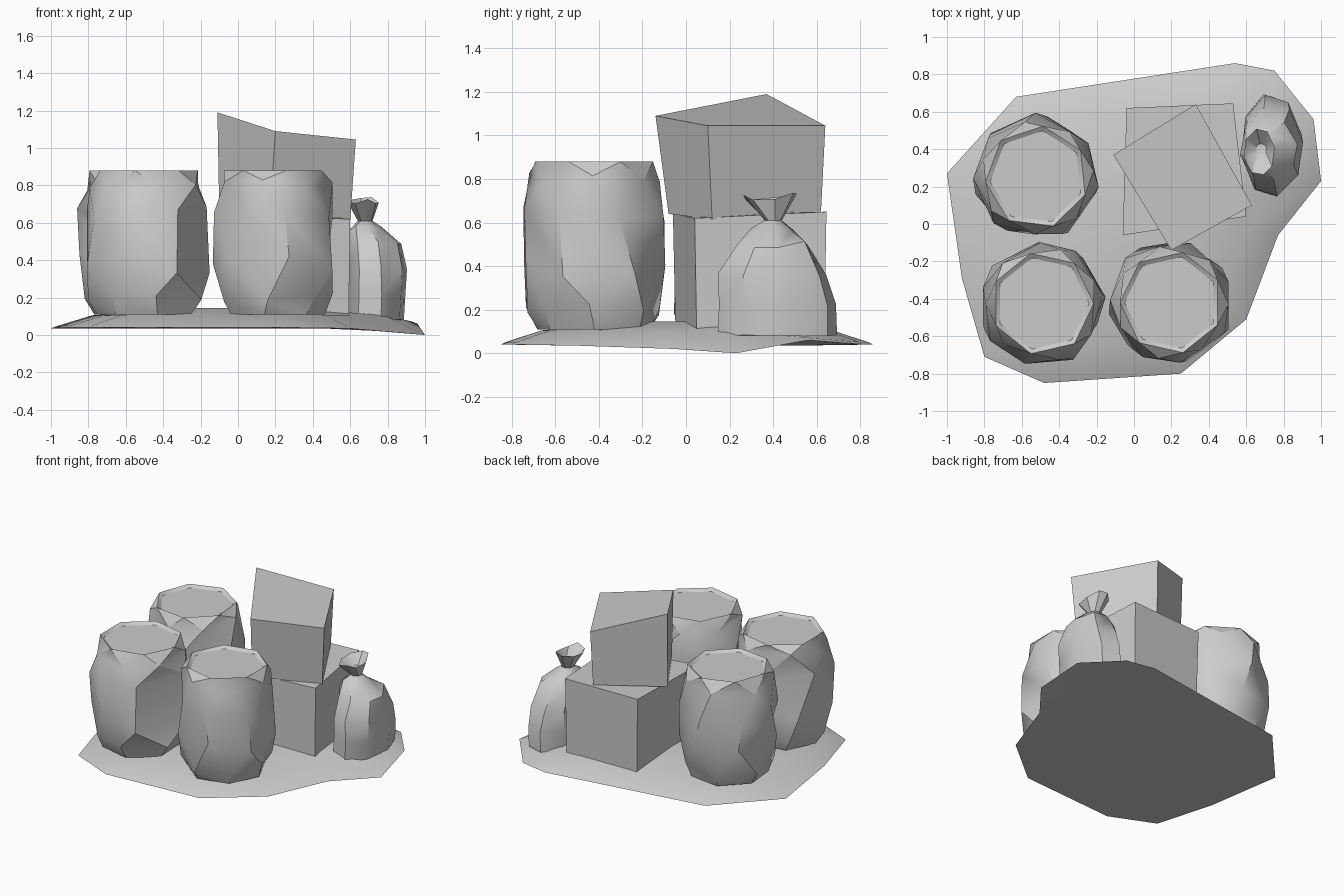
import bpy, bmesh, math, random

if "Cube" in bpy.data.objects:
    bpy.data.objects.remove(bpy.data.objects["Cube"])

grey = bpy.data.materials.new("plain grey")
grey.diffuse_color = (0.6, 0.6, 0.6, 1)
grey.use_nodes = True
grey.node_tree.nodes["Principled BSDF"].inputs["Base Color"].default_value = grey.diffuse_color


def finish(name, bm, angle):
    """Turn a bmesh into a named, smoothed object."""
    bmesh.ops.recalc_face_normals(bm, faces=bm.faces)
    me = bpy.data.meshes.new(name)
    bm.to_mesh(me)
    bm.free()
    me.materials.append(grey)
    ob = bpy.data.objects.new(name, me)
    bpy.context.collection.objects.link(ob)
    bpy.ops.object.select_all(action='DESELECT')
    ob.select_set(True)
    bpy.context.view_layer.objects.active = ob
    bpy.ops.object.shade_smooth_by_angle(angle=math.radians(angle))
    return ob


def loft(name, rings, angle=40, facet=False):
    """Skin a list of point rings and cap both ends; facet splits the quads."""
    bm = bmesh.new()
    loops = [[bm.verts.new(p) for p in ring] for ring in rings]
    n = len(loops[0])
    for a, b in zip(loops, loops[1:]):
        for i in range(n):
            j = (i + 1) % n
            if facet:
                bm.faces.new((a[i], a[j], b[i]))
                bm.faces.new((a[j], b[j], b[i]))
            else:
                bm.faces.new((a[i], a[j], b[j], b[i]))
    bm.faces.new(loops[0][::-1])
    bm.faces.new(loops[-1])
    return finish(name, bm, angle)


def ring(cx, cy, z, rx, ry, n, turn=0.0, rng=None, wobble=0.0):
    """Polygon ring with slight hand-hewn irregularity."""
    pts = []
    for i in range(n):
        a = turn + math.tau * i / n
        k, dz = 1.0, 0.0
        if rng:
            a += rng.uniform(-wobble, wobble)
            k += rng.uniform(-wobble, wobble) * 0.15
            dz = rng.uniform(-wobble, wobble) * 0.25
        pts.append((cx + rx * k * math.cos(a), cy + ry * k * math.sin(a), z + dz))
    return pts


# Ground slab: irregular outline rising to a low mound
outline = [(-1, .27, .035), (-.63, .68, .04), (.54, .86, .04), (.75, .82, .04),
           (.96, .56, .06), (1, .23, 0), (.77, -.06, .02), (.6, -.51, .035),
           (.25, -.8, .04), (-.48, -.85, .04), (-.8, -.71, .04), (-.92, -.29, .04)]


def slab_ring(scale, z=None, lift=0.0):
    return [(x * scale, y * scale, (h if z is None else z) + lift) for x, y, h in outline]


loft("ground_slab", [slab_ring(.6, .035), slab_ring(1), slab_ring(.97, None, .012),
                     slab_ring(.78, .105), slab_ring(.3, .145)], 50)

# Barrels: bulging faceted bodies with a shallow lid; each ring twists half a side
SIDES = 7
half = math.pi / SIDES
profile = [(.11, .265, 0, 0), (.2, .31, .1, 0), (.38, .333, .2, 1), (.64, .335, .2, 1),
           (.8, .305, .12, 2), (.88, .275, 0, 3), (.862, .25, 0, 3)]
barrels = [("barrel_back_left", -.52, .25, .1, 3),
           ("barrel_front_left", -.49, -.425, .45, 5),
           ("barrel_front_right", .2, -.42, .0, 8)]
for name, cx, cy, turn, seed in barrels:
    rng = random.Random(seed)
    loft(name, [ring(cx, cy, z, r, r, SIDES, turn + step * half, rng, wob)
                for z, r, wob, step in profile], 38, facet=True)

# Lower crate, slightly skewed
low = [(-.06, -.06), (.6, .04), (.53, .645), (-.04, .62)]
loft("lower_crate", [[(x * .97 + .01, y * .97 + .01, .1) for x, y in low],
                     [(x, y, z) for (x, y), z in zip(low, (.64, .62, .65, .64))]], 30)

# Upper crate, turned and tilted
loft("upper_crate", [[(.17, -.08, .64), (.6, .12, .615), (.32, .62, .65), (-.1, .36, .65)],
                     [(.2, -.14, 1.09), (.63, .1, 1.045), (.33, .64, 1.045), (-.11, .37, 1.19)]], 30)

# Tied sack: full body, pinched neck and flared mouth
sack = [(.08, .73, .42, .16, .28, .02), (.22, .735, .42, .165, .275, .03),
        (.36, .74, .40, .165, .255, .06), (.5, .72, .40, .155, .17, .06),
        (.57, .68, .40, .09, .1, .05), (.61, .68, .40, .04, .04, 0),
        (.72, .67, .385, .085, .125, .08), (.66, .68, .40, .03, .03, 0)]
rng = random.Random(4)
loft("tied_sack", [ring(cx, cy, z, rx, ry, 8, .2, rng, wob)
                   for z, cx, cy, rx, ry, wob in sack], 35)
